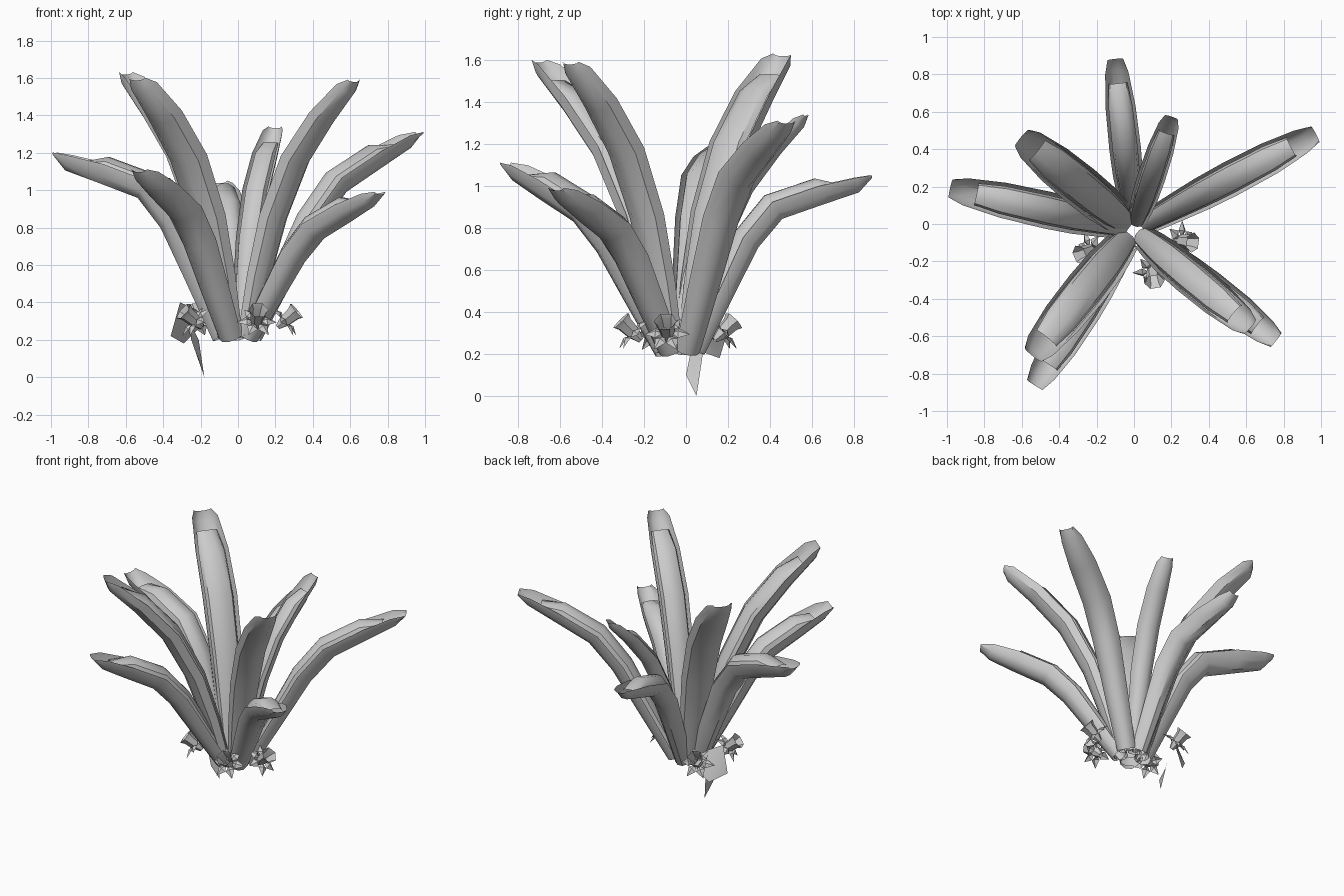
import bpy, bmesh, math
from mathutils import Vector

if "Cube" in bpy.data.objects:
    bpy.data.objects.remove(bpy.data.objects["Cube"])


def make_object(name, verts, faces):
    me = bpy.data.meshes.new(name)
    me.from_pydata([tuple(v) for v in verts], [], faces)
    bm = bmesh.new()
    bm.from_mesh(me)
    bmesh.ops.recalc_face_normals(bm, faces=bm.faces)
    bm.to_mesh(me)
    bm.free()
    ob = bpy.data.objects.new(name, me)
    bpy.context.collection.objects.link(ob)
    bpy.ops.object.select_all(action='DESELECT')
    ob.select_set(True)
    bpy.context.view_layer.objects.active = ob
    bpy.ops.object.shade_smooth_by_angle(angle=math.radians(40))
    return ob


def channel(name, path, side, widths, depth):
    """Open curved strip; depth > 0 bulges down/outward, < 0 bulges up/inward."""
    n = 6
    verts, faces = [], []
    for i, p in enumerate(path):
        tan = (path[min(i + 1, len(path) - 1)] - path[max(i - 1, 0)]).normalized()
        up = side.cross(tan)
        if up.z < 0:
            up = -up
        d = depth * (.3 if i == len(path) - 1 else 1)
        for k in range(n):
            a = math.radians(-95 + 190 * k / (n - 1))
            verts.append(p + side * (widths[i] / 2 * math.sin(a)) - up * (d * widths[i] * math.cos(a)))
    for i in range(len(path) - 1):
        for k in range(n - 1):
            a = i * n + k
            faces.append((a, a + 1, a + n + 1, a + n))
    return make_object(name, verts, faces)


# radial and height fractions along a leaf
STEEP = [(.07, 0), (.17, .24), (.29, .47), (.48, .70), (.72, .87), (.93, .98), (1, 1)]
LOW = [(.07, 0), (.23, .30), (.38, .58), (.53, .77), (.75, .90), (.92, .98), (1, 1)]
BENT = [(.07, 0), (.21, .35), (.33, .64), (.48, .84), (.72, .93), (.92, .98), (1, 1)]
TAPER = [.65, .82, .95, 1, .95, .74, .5]

# tip position, full width, arch type, outer bulge, inner bulge
LEAVES = [
    ((-.10, .88, 1.05), .17, BENT, .55, .45),
    ((.20, .57, 1.34), .15, STEEP, .45, .35),
    ((.97, .48, 1.31), .19, LOW, .5, .4),
    ((-.60, .46, 1.63), .23, STEEP, .42, .25),
    ((-.98, .19, 1.20), .20, BENT, .55, .4),
    ((-.53, -.86, 1.11), .20, LOW, .5, .4),
    ((-.54, -.70, 1.60), .23, STEEP, .42, .25),
    ((.62, -.55, 1.59), .20, STEEP, .42, .35),
    ((.76, -.62, .99), .19, LOW, .48, .45),
]

for i, (tip, width, arch, outer_bulge, inner_bulge) in enumerate(LEAVES):
    x, y, z = tip
    base = Vector((0, -.03, .22))
    out = Vector((x, y, 0)) - Vector((base.x, base.y, 0))
    side = Vector((-out.y, out.x, 0)).normalized()
    path = [base + out * f + Vector((0, 0, (z - .22) * h)) for f, h in arch]
    channel(f"outer_leaf_{i}", path, side, [width * t for t in TAPER], outer_bulge)
    # shorter folded inner leaf lying in the channel
    inner = [p + Vector((0, 0, -.01)) for p in path[:5]]
    inner.append(path[4].lerp(path[5], .7) + Vector((0, 0, -.03)))
    channel(f"inner_leaf_{i}", inner, side, [width * .8 * t for t in TAPER], -inner_bulge)


def flower(name, center, axis):
    q = Vector(axis).normalized().to_track_quat('Z', 'Y')
    verts, faces = [], []
    # trumpet
    for r, h in [(.015, -.05), (.035, 0), (.042, .06), (.055, .085)]:
        for k in range(6):
            a = math.tau * k / 6
            verts.append(Vector((r * math.cos(a), r * math.sin(a), h)))
    for j in range(3):
        for k in range(6):
            k2 = (k + 1) % 6
            faces.append((j * 6 + k, j * 6 + k2, j * 6 + 6 + k2, j * 6 + 6 + k))
    # petals
    up = Vector((0, 0, 1))
    for k in range(6):
        a = math.tau * k / 6
        d, s = Vector((math.cos(a), math.sin(a), 0)), Vector((-math.sin(a), math.cos(a), 0))
        b = len(verts)
        verts += [d * .02, d * .055 + s * .03, d * .11 - up * .01, d * .055 - s * .03, d * .055 + up * .015]
        faces += [(b, b + 1, b + 4), (b + 1, b + 2, b + 4), (b + 2, b + 3, b + 4), (b + 3, b, b + 4)]
    make_object(name, [Vector(center) + q @ v for v in verts], faces)


flower("flower_front", (.10, -.25, .30), (.1, -.6, .6))
flower("flower_right", (.25, -.09, .30), (.7, -.1, .6))
flower("flower_back", (-.21, .17, .30), (-.2, .6, .6))
flower("flower_left", (-.23, -.14, .30), (-.7, -.3, .6))

# drooping stem blade and its bent leaf plate
make_object("drooping_blade",
            [(-.18, .05, 0), (-.21, 0, .10), (-.21, .08, .20), (-.26, .04, .30), (-.25, .02, .20)],
            [(0, 2, 4, 1), (2, 3, 4)])
make_object("bent_leaf_plate",
            [(-.31, .03, .40), (-.36, .05, .22), (-.29, .16, .18), (-.19, .19, .28), (-.22, .10, .36)],
            [(0, 1, 2), (0, 2, 4), (2, 3, 4)])
